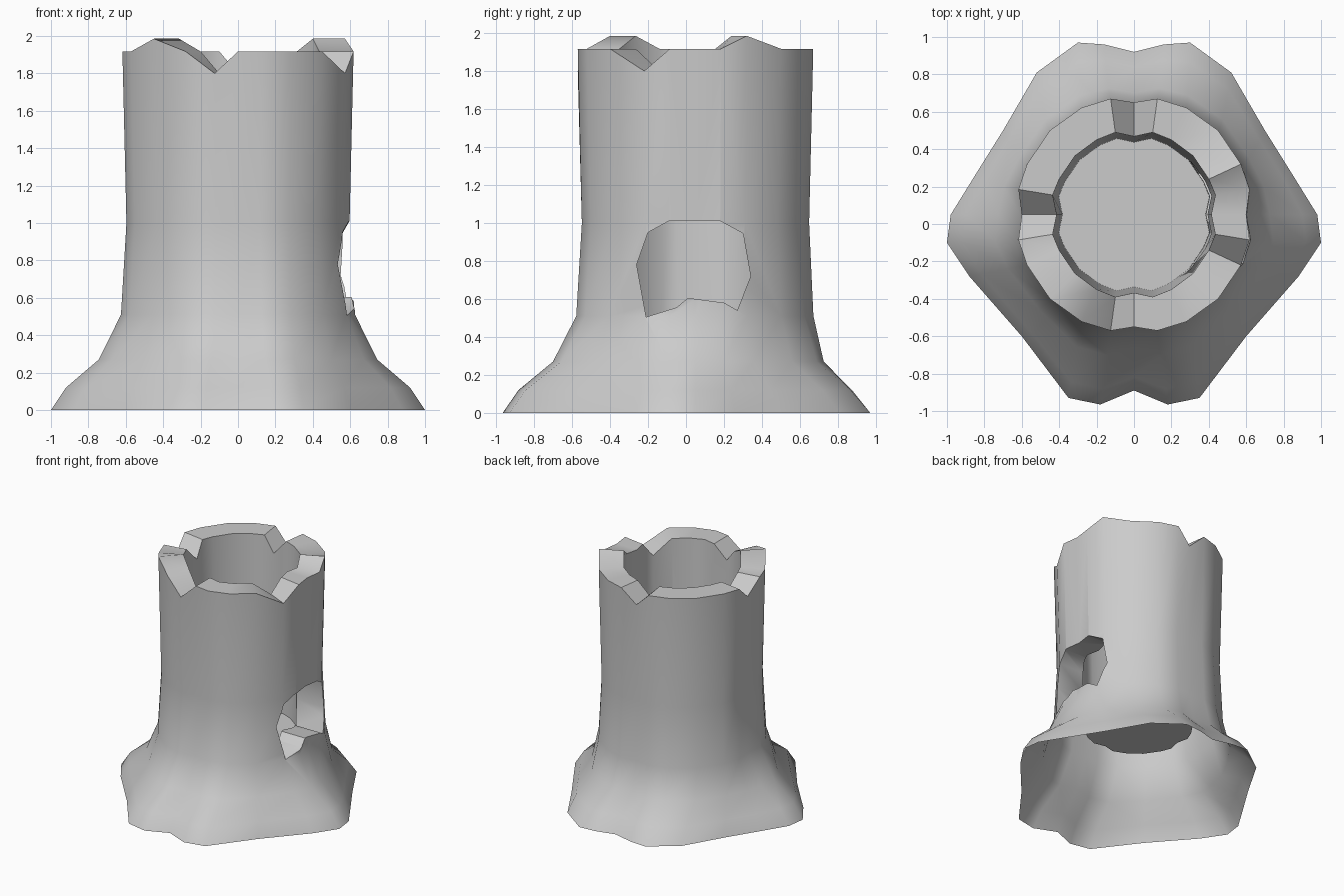
import bpy, bmesh

if "Cube" in bpy.data.objects:
    bpy.data.objects.remove(bpy.data.objects["Cube"])

CY = 0.05  # trunk axis sits slightly behind the origin

def four_way(quarter):
    """Mirror a quarter outline (0 to 90 degrees) into a closed 24-point loop."""
    half = quarter + [(-x, y) for x, y in quarter[-2::-1]]
    return [(x, y + CY) for x, y in half + [(x, -y) for x, y in half[-2:0:-1]]]

outer_top = four_way([(.60, 0), (.618, .135), (.572, .27), (.45, .45), (.28, .572), (.125, .62), (0, .60)])
inner_top = four_way([(.413, 0), (.435, .105), (.40, .19), (.315, .315), (.20, .40), (.10, .44), (0, .418)])

# Root outline on the ground: right side from front to back, mirrored to the left
right = [(0, -.89), (.18, -.965), (.35, -.93), (.60, -.60), (.88, -.28), (1, -.10), (.98, .05),
         (.85, .26), (.70, .50), (.52, .81), (.30, .97), (.16, .96), (0, .92)]
base = right[6:] + [(-x, y) for x, y in right[-2:0:-1]] + right[:6]

# Broken rim: notches and peaks by position round the loop
rim = {6: 1.80, 12: 1.80, 17: 1.80, 22: 1.80, 2: 1.985, 15: 1.985}

def flare(w, z):
    ring = []
    for (tx, ty), (bx, by) in zip(outer_top, base):
        wy = w ** 1.5 if (w > 0 and by > 0) else w
        ring.append((tx + (bx - tx) * w, ty + (by - ty) * wy, z))
    return ring

def scaled(ring, s, z):
    return [(x * s, (y - CY) * s + CY, z) for x, y in ring]

def with_rim(ring):
    return [(x, y, rim.get(i, 1.917)) for i, (x, y) in enumerate(ring)]

def loft(name, rings):
    """Closed solid skinned through a list of equal-length rings."""
    bm = bmesh.new()
    loops = [[bm.verts.new(p) for p in r] for r in rings]
    n = len(rings[0])
    for a, b in zip(loops, loops[1:]):
        for i in range(n):
            j = (i + 1) % n
            bm.faces.new((a[i], a[j], b[j], b[i]))
    bm.faces.new(loops[0][::-1])
    bm.faces.new(loops[-1])
    bmesh.ops.recalc_face_normals(bm, faces=bm.faces)
    me = bpy.data.meshes.new(name)
    bm.to_mesh(me)
    bm.free()
    ob = bpy.data.objects.new(name, me)
    bpy.context.collection.objects.link(ob)
    return ob

# Hollow trunk: flared roots, outer bark, broken rim, inner wall and floor
stump = loft("hollow_stump", [
    flare(1, 0), flare(.79, .12), flare(.33, .27), flare(.02, .51),
    scaled(outer_top, .965, 1.0), with_rim(outer_top),
    with_rim(inner_top), scaled(inner_top, .925, .50)])

# Ragged knot hole through the right wall
hole = [(-.21, .505), (-.05, .555), (.01, .605), (.20, .58), (.27, .54), (.34, .72),
        (.30, .945), (.18, 1.01), (-.09, 1.01), (-.20, .95), (-.26, .78)]
cutter = loft("hole_cutter", [[(x, y, z) for y, z in hole] for x in (.08, .95)])
cutter.hide_render = True

bpy.context.view_layer.objects.active = stump
stump.select_set(True)
cut = stump.modifiers.new("knot_hole", 'BOOLEAN')
cut.operation = 'DIFFERENCE'
cut.solver = 'EXACT'
cut.object = cutter
bpy.ops.object.modifier_apply(modifier=cut.name)
bpy.data.objects.remove(cutter)

# Open underside
bm = bmesh.new()
bm.from_mesh(stump.data)
bmesh.ops.delete(bm, geom=[f for f in bm.faces if all(v.co.z < 1e-4 for v in f.verts)], context='FACES')
bm.to_mesh(stump.data)
bm.free()

bpy.ops.object.shade_smooth_by_angle(angle=0.75)
